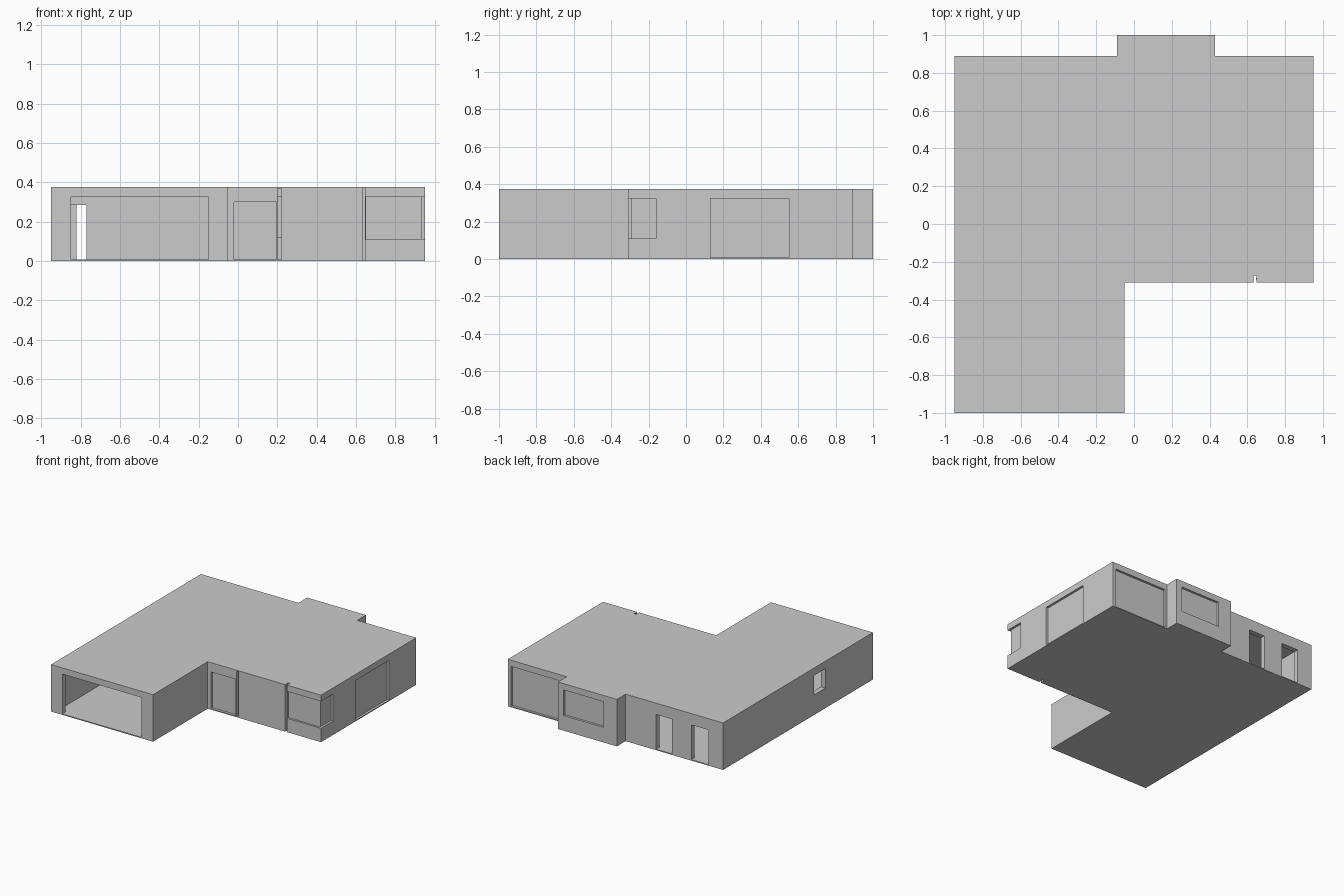
import bpy, bmesh
from mathutils import Vector

if "Cube" in bpy.data.objects:
    bpy.data.objects.remove(bpy.data.objects["Cube"])

H = 0.375      # wall height
T = 0.04       # wall thickness
SLAB = 0.008   # floor and roof thickness

grey = bpy.data.materials.new("plain_grey")
grey.diffuse_color = (0.6, 0.6, 0.6, 1)
grey.use_nodes = True
grey.node_tree.nodes["Principled BSDF"].inputs["Base Color"].default_value = grey.diffuse_color


def prism(name, pts, z0, z1):
    """Extrude a plan outline from z0 to z1."""
    bm = bmesh.new()
    face = bm.faces.new([bm.verts.new((x, y, z0)) for x, y in pts])
    ext = bmesh.ops.extrude_face_region(bm, geom=[face])
    top = [v for v in ext["geom"] if isinstance(v, bmesh.types.BMVert)]
    bmesh.ops.translate(bm, verts=top, vec=(0, 0, z1 - z0))
    bmesh.ops.recalc_face_normals(bm, faces=bm.faces)
    me = bpy.data.meshes.new(name)
    bm.to_mesh(me)
    bm.free()
    me.materials.append(grey)
    ob = bpy.data.objects.new(name, me)
    bpy.context.collection.objects.link(ob)
    return ob


def box(name, x0, x1, y0, y1, z0, z1):
    return prism(name, [(x0, y0), (x1, y0), (x1, y1), (x0, y1)], z0, z1)


def inset(pts, t):
    """Move a counter-clockwise right-angled outline inwards."""
    out = []
    for i, p in enumerate(pts):
        a, b, c = Vector(pts[i - 1]), Vector(p), Vector(pts[(i + 1) % len(pts)])
        d1, d2 = (b - a).normalized(), (c - b).normalized()
        n = Vector((-d1.y - d2.y, d1.x + d2.x))
        out.append(tuple(b + n * t))
    return out


def cut(target, cutter):
    cutter.hide_render = True
    mod = target.modifiers.new("cut", 'BOOLEAN')
    mod.operation, mod.solver, mod.object = 'DIFFERENCE', 'EXACT', cutter
    bpy.context.view_layer.objects.active = target
    bpy.ops.object.modifier_apply(modifier=mod.name)
    bpy.data.objects.remove(cutter)


# House shell: outer plan hollowed out, with floor and roof slabs
plan = [(-0.95, -1), (-0.05, -1), (-0.05, -0.31), (0.95, -0.31), (0.95, 0.89),
        (0.43, 0.89), (0.43, 1), (-0.09, 1), (-0.09, 0.89), (-0.95, 0.89)]
shell = prism("house_shell", plan, 0, H)
cut(shell, prism("rooms", inset(plan, T), SLAB, H - SLAB))

# Openings cut through the walls (x0, x1, y0, y1, z0, z1)
openings = [
    (-0.85, -0.15, -1.1, -0.94, SLAB, 0.325),     # garage
    (-0.02, 0.195, -0.4, -0.25, SLAB, 0.30),      # front door
    (0.202, 0.222, -0.4, -0.25, SLAB, H - SLAB),  # slit beside front door
    (0.65, 1.0, -0.4, -0.16, 0.11, 0.325),        # corner window
    (0.89, 1.0, 0.13, 0.55, SLAB, 0.325),         # side sliding door
    (0.45, 0.92, 0.83, 0.95, SLAB, 0.325),        # back sliding door
    (0.03, 0.38, 0.94, 1.1, 0.12, 0.325),         # bay window
    (-0.82, -0.67, 0.83, 0.95, SLAB, 0.285),      # back doorways
    (-0.50, -0.36, 0.83, 0.95, SLAB, 0.285),
    (-1.0, -0.89, -0.40, -0.26, 0.16, 0.315),     # left window
    (0.632, 0.648, -0.4, -0.272, -0.1, 0.5),      # full-height wall notch
]
for o in openings:
    cut(shell, box("cutter", *o))

# Closed panels set back inside their openings
P = 0.008
E = 0.004
box("front_door", -0.02 - E, 0.195 + E, -0.29, -0.29 + P, 0.004, 0.30 + E)
box("corner_window_front", 0.65 - E, 0.932, -0.294, -0.294 + P, 0.11 - E, 0.325 + E)
box("corner_window_side", 0.932 - P, 0.932, -0.286, -0.16 + E, 0.11 - E, 0.325 + E)
box("side_sliding_door", 0.932 - P, 0.932, 0.13 - E, 0.55 + E, 0.004, 0.325 + E)
box("back_sliding_door", 0.45 - E, 0.92 + E, 0.872 - P, 0.872, 0.004, 0.325 + E)
box("bay_window", 0.03 - E, 0.38 + E, 0.982 - P, 0.982, 0.12 - E, 0.325 + E)

# Inner wall behind the garage, with a doorway at its left end
box("garage_back_wall", -0.77, -0.04, -0.20, -0.17, 0.004, H - 0.004)
box("garage_door_header", -0.915, -0.77, -0.20, -0.17, 0.285, H - 0.004)
